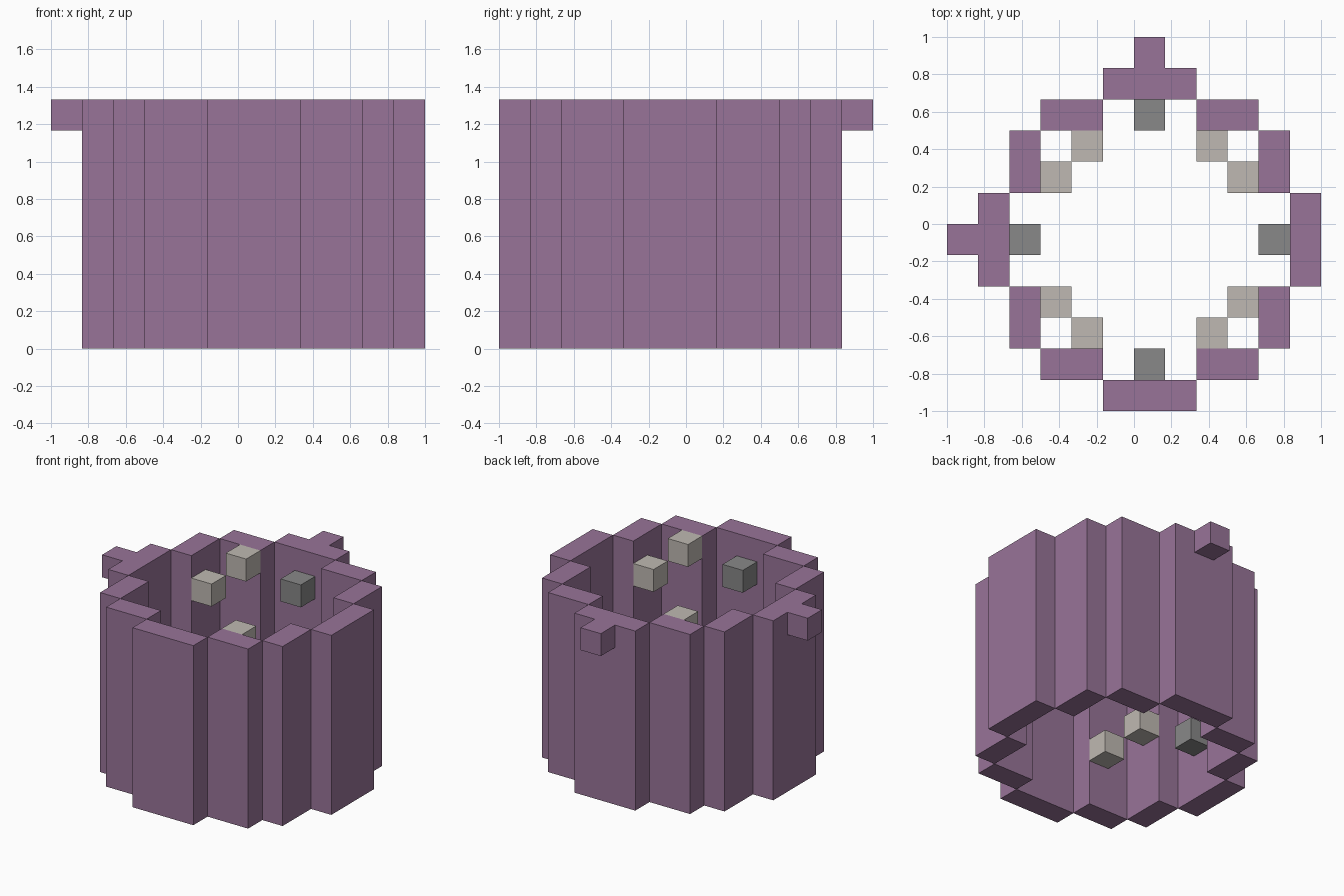
import bpy
import bmesh
from mathutils import Matrix, Vector

cube = bpy.data.objects.get("Cube")
if cube:
    bpy.data.objects.remove(cube, do_unlink=True)

U = 1 / 6              # one block edge
HEIGHT = 8             # ring height in blocks
CENTRE = (0.5, -0.5)   # ring centre in blocks


def make_material(name, rgb):
    mat = bpy.data.materials.new(name)
    mat.use_nodes = True
    mat.diffuse_color = (*rgb, 1)
    mat.node_tree.nodes["Principled BSDF"].inputs["Base Color"].default_value = (*rgb, 1)
    return mat


purple = make_material("dusty_purple", (0.314, 0.174, 0.314))
grey = make_material("stone_grey", (0.246, 0.246, 0.246))
beige = make_material("pale_beige", (0.521, 0.485, 0.445))


def block(name, centre, size, mat):
    """Flat-shaded box, given in block units; z is the underside."""
    x, y, z = centre
    bm = bmesh.new()
    bmesh.ops.create_cube(bm, size=U, matrix=Matrix.Diagonal((*size, 1)))
    mesh = bpy.data.meshes.new(name)
    bm.to_mesh(mesh)
    bm.free()
    mesh.materials.append(mat)
    obj = bpy.data.objects.new(name, mesh)
    obj.location = Vector((x, y, z + size[2] / 2)) * U
    bpy.context.collection.objects.link(obj)


def around(dx, dy):
    return CENTRE[0] + dx, CENTRE[1] + dy


# Ring of upright wall panels
for s in (-1, 1):
    block("long_panel", (*around(0, 5 * s), 0), (3, 1, HEIGHT), purple)
    block("side_panel", (*around(5 * s, 0), 0), (1, 3, HEIGHT), purple)
    for t in (-1, 1):
        block("corner_panel", (*around(2.5 * s, 4 * t), 0), (2, 1, HEIGHT), purple)
        block("corner_side_panel", (*around(4 * s, 2.5 * t), 0), (1, 2, HEIGHT), purple)

# Knobs outside the rim
block("back_knob", (*around(0, 6), HEIGHT - 1), (1, 1, 1), purple)
block("right_knob", (*around(-6, 0), HEIGHT - 1), (1, 1, 1), purple)

# Inner blocks, repeated on the opposite side by a half turn
inner = [
    ("high_grey_block", 0, 4, 6, grey),
    ("low_grey_block", -4, 0, 2, grey),
    ("top_beige_block", -2, 3, 7, beige),
    ("upper_beige_block", -3, 2, 6, beige),
    ("middle_beige_block", -3, -2, 3, beige),
    ("low_beige_block", -2, -3, 2, beige),
]
for name, dx, dy, z, mat in inner:
    for s in (-1, 1):
        block(name, (*around(dx * s, dy * s), z), (1, 1, 1), mat)
